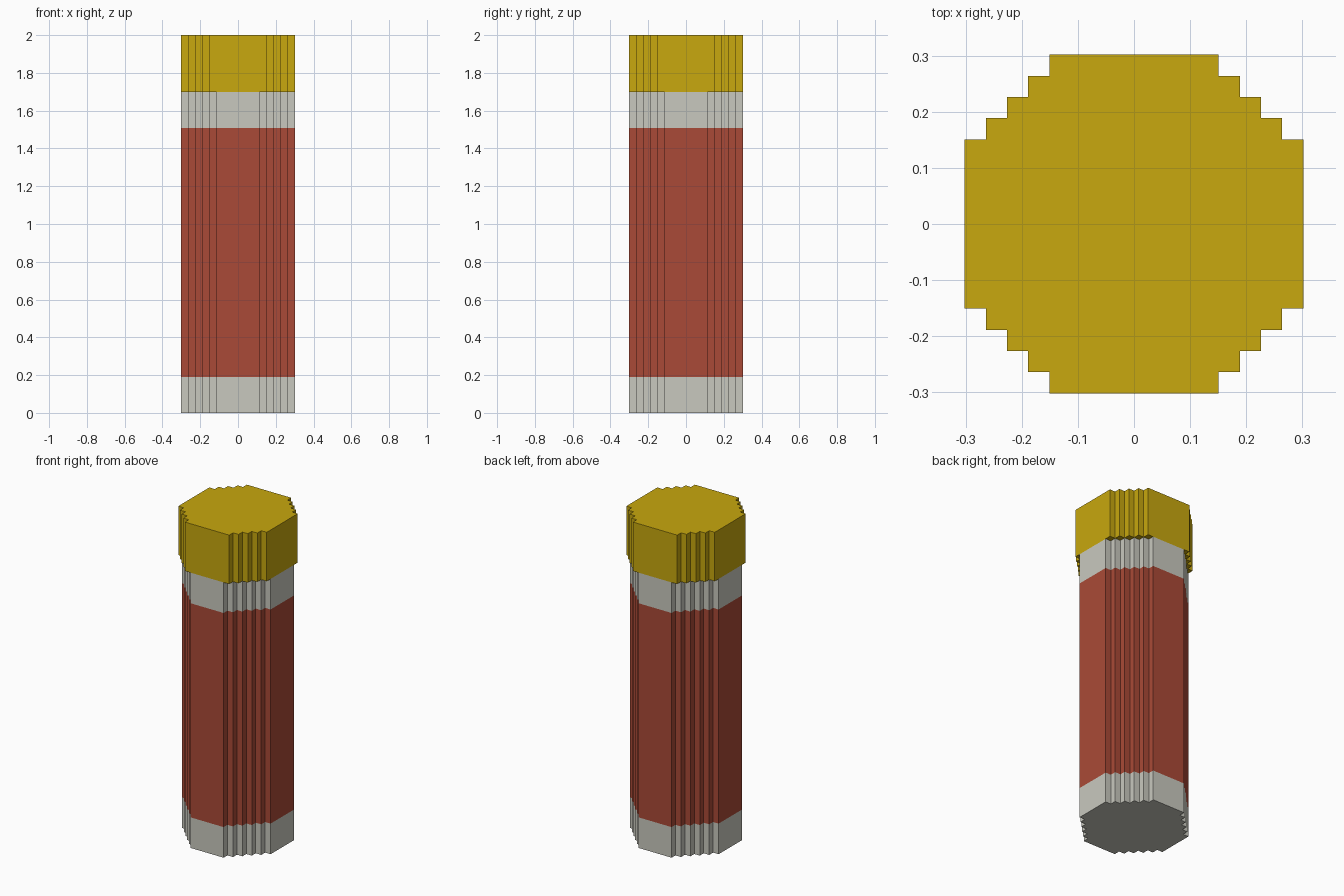
import bpy
import bmesh

if "Cube" in bpy.data.objects:
    bpy.data.objects.remove(bpy.data.objects["Cube"])

U = 2 / 53  # stair-step unit: the model is 53 units tall


def material(name, rgb):
    def lin(c):
        c /= 255
        return c / 12.92 if c <= 0.04045 else ((c + 0.055) / 1.055) ** 2.4
    m = bpy.data.materials.new(name)
    m.diffuse_color = (*[lin(c) for c in rgb], 1)
    m.use_nodes = True
    m.node_tree.nodes["Principled BSDF"].inputs["Base Color"].default_value = m.diffuse_color
    return m


red = material("brick red", (170, 74, 55))
pale = material("pale grey", (201, 201, 191))
gold = material("mustard yellow", (200, 168, 14))


def stepped_outline(flat):
    """Counter-clockwise stepped circle, radius 8, flat sides of half width 'flat'."""
    quarter = []
    x, y = 8, flat
    while True:
        quarter.append((x, y))
        if y == 8:
            break
        x -= 1
        quarter.append((x, y))
        y += 1
    pts = []
    for _ in range(4):
        pts += quarter
        quarter = [(-b, a) for a, b in quarter]
    return pts


def stepped_column(name, flat, levels, mats, bottom, top, ledge=()):
    """Stack of wall bands between the levels, one material per band."""
    bm = bmesh.new()
    outline = stepped_outline(flat)
    rings = [[bm.verts.new((x * U, y * U, z * U)) for x, y in outline] for z in levels]
    n = len(outline)
    for band, (lo, hi) in enumerate(zip(rings, rings[1:])):
        for i in range(n):
            j = (i + 1) % n
            f = bm.faces.new((lo[i], lo[j], hi[j], hi[i]))
            f.material_index = mats.index(band_mats[name][band])
    if bottom:
        bm.faces.new(rings[0][::-1]).material_index = mats.index(band_mats[name][0])
    if top:
        bm.faces.new(rings[-1]).material_index = mats.index(band_mats[name][-1])
    # small downward-facing overhang squares
    for x, y in ledge:
        corners = [(x, y), (x, y + 1), (x + 1, y + 1), (x + 1, y)]
        bm.faces.new([bm.verts.new((a * U, b * U, levels[0] * U)) for a, b in corners])
    me = bpy.data.meshes.new(name)
    bm.to_mesh(me)
    bm.free()
    for m in mats:
        me.materials.append(m)
    ob = bpy.data.objects.new(name, me)
    bpy.context.collection.objects.link(ob)
    return ob


band_mats = {"tube_body": [pale, red, pale], "cap": [gold]}

# Tube with a pale band at each end and a red middle
stepped_column("tube_body", 3, [0, 5, 40, 45], [pale, red], True, False)

# Cap: slightly fuller outline, overhanging the tube by one square per step
overhang = [(sx, sy) for k in range(3, 8)
            for sx in (k, -k - 1) for sy in (10 - k, k - 11)]
stepped_column("cap", 4, [45, 53], [gold], False, True, overhang)
